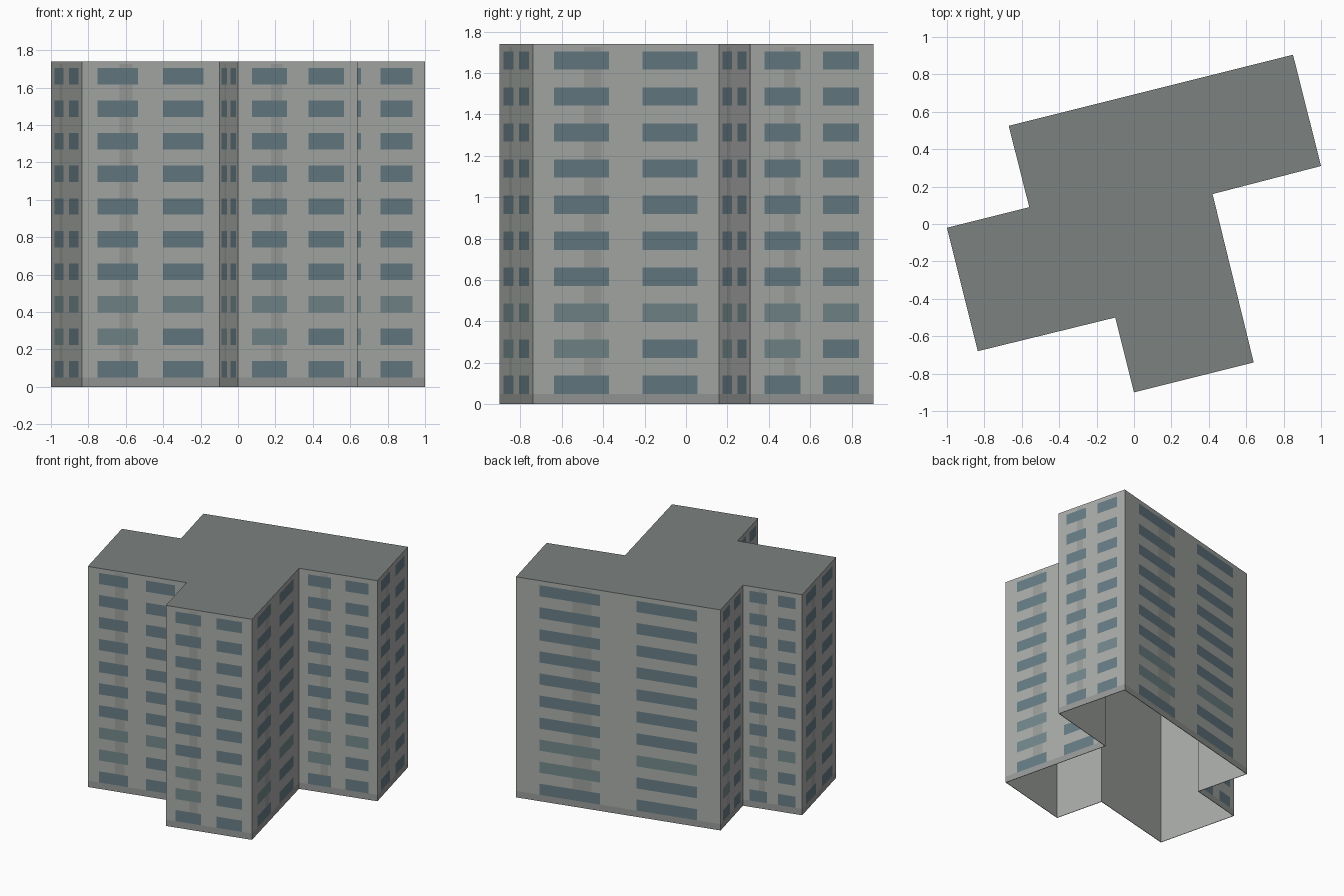
import bpy, bmesh
from mathutils import Vector

if "Cube" in bpy.data.objects:
    bpy.data.objects.remove(bpy.data.objects["Cube"])

HEIGHT, FLOORS = 1.74, 10
PITCH, WIN_H, SILL = HEIGHT / FLOORS, 0.088, 0.05

# Footprint corners, counter-clockwise
PLAN = [(0, -0.90), (0.64, -0.74), (0.42, 0.16), (1.0, 0.31), (0.85, 0.905),
        (-0.67, 0.525), (-0.56, 0.09), (-1.0, -0.02), (-0.835, -0.68), (-0.10, -0.50)]

# Fractions along each wall where window and stripe edges fall
U = [0, 0.115, 0.275, 0.37, 0.41, 0.59, 0.885, 1]
STRIPE, LEFT_WIN, RIGHT_WIN = 2, (1, 2, 3), (5,)

# Heights of window edges
Z = [0]
for f in range(FLOORS):
    Z += [SILL + f * PITCH, SILL + f * PITCH + WIN_H]
Z += [1.725, HEIGHT]

ROOF, BASE, STRIP, GLASS, PALE, WALL = range(6)
COLOURS = [("roof", (0.20, 0.225, 0.215)), ("base_band", (0.31, 0.325, 0.315)),
           ("stripe", (0.33, 0.345, 0.33)), ("glass", (0.135, 0.20, 0.235)),
           ("pale_glass", (0.17, 0.245, 0.26)), ("wall", (0.40, 0.415, 0.40))]


def cell_material(col, row):
    """Facade pattern: base band, two windows per floor, one faint stripe."""
    if row == 0:
        return BASE
    floor = (row - 1) // 2
    if row % 2 == 1 and floor < FLOORS and col in LEFT_WIN + RIGHT_WIN:
        pale = floor == 2 or (floor == 1 and col in LEFT_WIN)
        return PALE if pale else GLASS
    if col == STRIPE and row < len(Z) - 2:
        return STRIP
    return WALL


bm = bmesh.new()

# Columns of vertices around the footprint
columns, cells = [], []
for i, corner in enumerate(PLAN):
    a, b = Vector(corner), Vector(PLAN[(i + 1) % len(PLAN)])
    for c, u in enumerate(U[:-1]):
        p = a.lerp(b, u)
        columns.append([bm.verts.new((p.x, p.y, z)) for z in Z])
        cells.append(c)

# Walls
for k, left in enumerate(columns):
    right = columns[(k + 1) % len(columns)]
    for r in range(len(Z) - 1):
        face = bm.faces.new((left[r], right[r], right[r + 1], left[r + 1]))
        face.material_index = cell_material(cells[k], r)

# Flat roof; the underside stays open
bm.faces.new([col[-1] for col in columns]).material_index = ROOF

mesh = bpy.data.meshes.new("apartment_block")
bm.to_mesh(mesh)
bm.free()
for name, rgb in COLOURS:
    mat = bpy.data.materials.new(name)
    mat.diffuse_color = (*rgb, 1)
    mat.use_nodes = True
    mat.node_tree.nodes["Principled BSDF"].inputs["Base Color"].default_value = mat.diffuse_color
    mesh.materials.append(mat)
block = bpy.data.objects.new("apartment_block", mesh)
bpy.context.collection.objects.link(block)

# Thin plain lining on the inside of the shell
lining = block.modifiers.new("plain_lining", 'SOLIDIFY')
lining.thickness = 0.004
lining.offset = -1
lining.use_even_offset = True
lining.material_offset = len(COLOURS)
lining.material_offset_rim = len(COLOURS)
